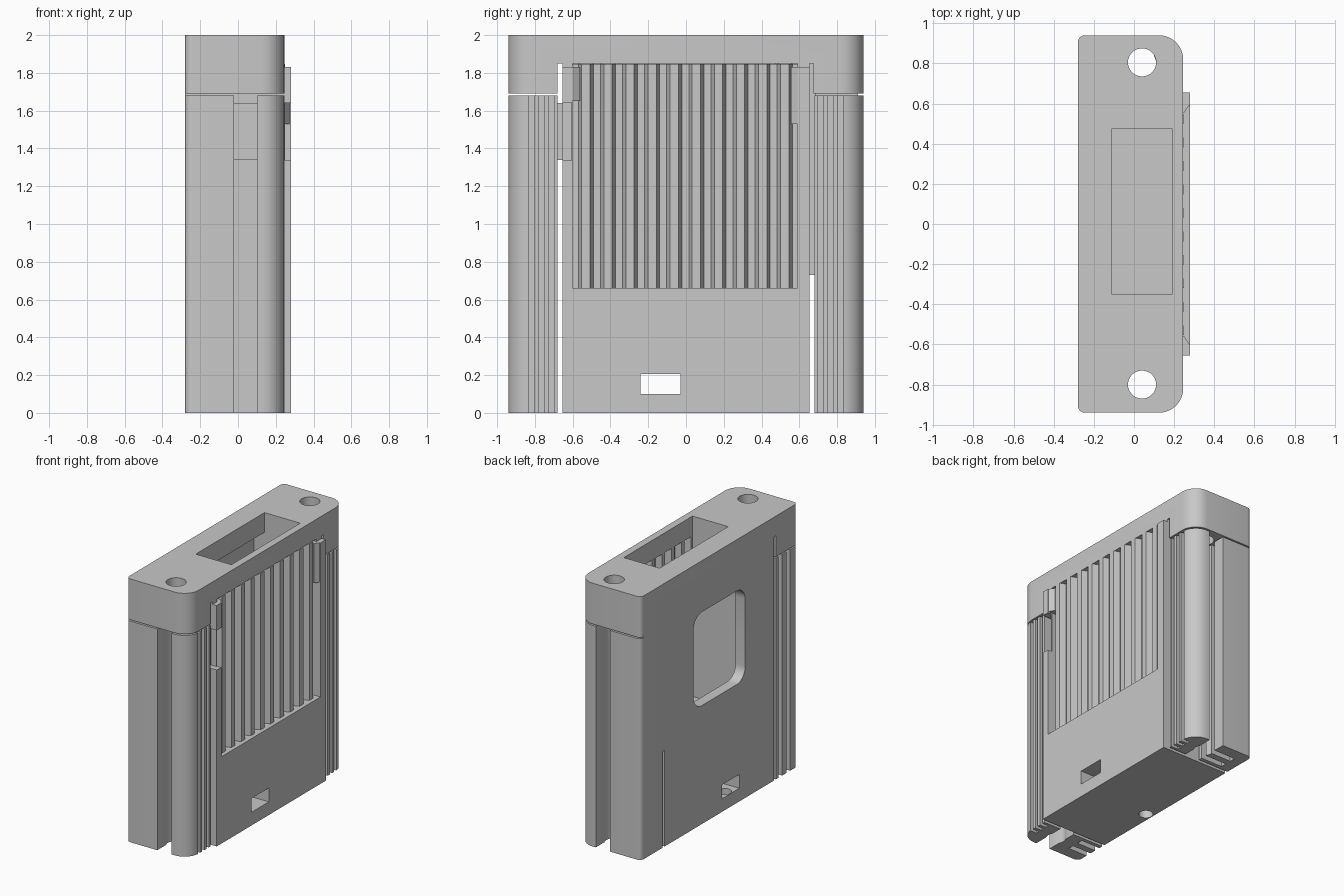
import bpy, math

cube = bpy.data.objects.get("Cube")
if cube:
    bpy.data.objects.remove(cube, do_unlink=True)

grey = bpy.data.materials.new("light_grey")
grey.use_nodes = True
grey.diffuse_color = (0.58, 0.58, 0.58, 1)
grey.node_tree.nodes["Principled BSDF"].inputs["Base Color"].default_value = (0.58, 0.58, 0.58, 1)


def prism(name, outline, low, high):
    """Extrude a counter-clockwise xy outline between two heights."""
    n = len(outline)
    verts = [(x, y, z) for z in (low, high) for x, y in outline]
    faces = [tuple(range(n))[::-1], tuple(range(n, 2 * n))]
    faces += [(i, (i + 1) % n, n + (i + 1) % n, n + i) for i in range(n)]
    mesh = bpy.data.meshes.new(name)
    mesh.from_pydata(verts, [], faces)
    mesh.materials.append(grey)
    ob = bpy.data.objects.new(name, mesh)
    bpy.context.collection.objects.link(ob)
    return ob


def rounded(x0, x1, y0, y1, radii):
    """Rectangle with radii for corners (x1,y1), (x0,y1), (x0,y0), (x1,y0)."""
    corners = [(x1, y1, -1, -1), (x0, y1, 1, -1), (x0, y0, 1, 1), (x1, y0, -1, 1)]
    points = []
    for k, ((x, y, sx, sy), r) in enumerate(zip(corners, radii)):
        if r == 0:
            points.append((x, y))
            continue
        for i in range(9):
            a = math.pi / 2 * (k + i / 8)
            points.append((x + sx * r + r * math.cos(a), y + sy * r + r * math.sin(a)))
    return points


def box(name, x, y, z):
    return prism(name, rounded(*x, *y, (0, 0, 0, 0)), *z)


def cylinder(name, x, y, r, z):
    ring = [(x + r * math.cos(math.tau * i / 32), y + r * math.sin(math.tau * i / 32)) for i in range(32)]
    return prism(name, ring, *z)


def cut(ob, cutters):
    """Subtract each cutter, then discard it."""
    for c in cutters:
        c.hide_render = True
        mod = ob.modifiers.new("cut", 'BOOLEAN')
        mod.operation = 'DIFFERENCE'
        mod.solver = 'EXACT'
        mod.object = c
        bpy.ops.object.select_all(action='DESELECT')
        bpy.context.view_layer.objects.active = ob
        ob.select_set(True)
        bpy.ops.object.modifier_apply(modifier=mod.name)
        bpy.data.objects.remove(c, do_unlink=True)


def smooth(ob):
    bpy.ops.object.select_all(action='DESELECT')
    bpy.context.view_layer.objects.active = ob
    ob.select_set(True)
    bpy.ops.object.shade_smooth_by_angle(angle=math.radians(30))


# Top cap: rounded slab, lower at both ends, with screw holes and an opening
cap = prism("top_cap", rounded(-0.28, 0.245, -0.94, 0.94, (0.12, 0.035, 0.035, 0.12)), 1.69, 2)
cut(cap, [
    box("cap_step", (-0.5, 0.5), (-0.68, 0.675), (1.5, 1.85)),
    box("cap_opening", (-0.11, 0.19), (-0.35, 0.475), (1.6, 2.2)),
    cylinder("cap_hole_a", 0.04, 0.805, 0.07, (1.5, 2.2)),
    cylinder("cap_hole_b", 0.04, -0.8, 0.07, (1.5, 2.2)),
])
smooth(cap)

# Central housing: a pocket under the opening, recessed on the finned side
housing = box("housing", (-0.28, 0.245), (-0.655, 0.655), (0, 1.85))
window = prism("window", rounded(-1.61, -0.9, -0.31, 0.31, (0.1,) * 4), -0.5, -0.1)
for v in window.data.vertices:
    x, y, z = v.co
    v.co = (z, y, -x)
cut(housing, [
    box("cavity", (-0.2, 0.2), (-0.35, 0.475), (0.63, 2)),
    box("fin_recess", (0.19, 0.5), (-0.6, 0.59), (0.66, 2)),
    window,
    box("cable_slot", (-0.5, 0.5), (-0.24, -0.03), (0.1, 0.205)),
    cylinder("bottom_hole", -0.225, -0.14, 0.05, (-0.1, 0.15)),
    box("side_notch", (0.2, 0.5), (-0.8, -0.61), (1.34, 1.64)),
])
smooth(housing)

# Raised front plate around the recess
plate = box("front_plate", (0.245, 0.28), (-0.655, 0.655), (0, 1.83))
cut(plate, [
    box("plate_recess", (0.1, 0.5), (-0.6, 0.59), (0.66, 2)),
    box("plate_slot", (0.1, 0.5), (-0.24, -0.03), (0.1, 0.205)),
    box("plate_notch", (0.1, 0.5), (-0.8, -0.5), (1.34, 1.64)),
])

# Bevelled retaining clips at the top corners of the recess
prism("clip_front", [(0.2, -0.605), (0.28, -0.605), (0.25, -0.56), (0.2, -0.56)], 1.65, 1.83)
prism("clip_back", [(0.2, 0.6), (0.2, 0.555), (0.25, 0.555), (0.28, 0.6)], 1.53, 1.83)

# Corrugated sheet filling the recess
PITCH, VALLEY, PEAK, SHEET = 0.117, 0.207, 0.25, 0.015
ridge = [(VALLEY, -0.6)]
for i in range(10):
    y = -0.53 + i * PITCH
    ridge += [(VALLEY, y - 0.04), (PEAK, y - 0.022), (PEAK, y + 0.022), (VALLEY, y + 0.04)]
ridge.append((VALLEY, 0.59))
prism("corrugated_sheet", ridge + [(x - SHEET, y) for x, y in reversed(ridge)], 0.66, 1.848)

# End columns: slotted extrusions with grooved faces
for side, label in ((1, "back"), (-1, "front")):
    span = (0.68, 0.94) if side > 0 else (-0.94, -0.68)
    radii = (0.12, 0.035, 0, 0) if side > 0 else (0, 0, 0.035, 0.12)
    column = prism(f"{label}_column", rounded(-0.28, 0.245, *span, radii), 0, 1.68)

    def groove(x, inner, outer):
        return box("groove", x, sorted((side * inner, side * outer)), (-0.1, 1.8))

    cutters = [groove((-0.02, 0.1), 0.6, 1.0), cylinder("bore", 0.04, side * 0.8, 0.07, (-0.1, 1.8))]
    cutters += [groove((0.19, 0.4), y, y + 0.027) for y in (0.7, 0.752, 0.804)]
    # Comb grooves open outwards at the front and into the slot at the back
    comb = (-0.2, 0.0) if side > 0 else (-0.4, -0.12)
    cutters += [groove(comb, y, y + 0.045) for y in (0.71, 0.805)]
    cut(column, cutters)
    smooth(column)

# Links that hold the columns to the housing
box("front_link", (-0.02, 0.1), (-0.69, -0.61), (1.34, 1.64))
box("back_link", (-0.28, -0.2), (0.65, 0.685), (0.73, 1.85))
box("back_seam_cover", (-0.28, -0.265), (0.675, 0.91), (1.67, 1.7))
